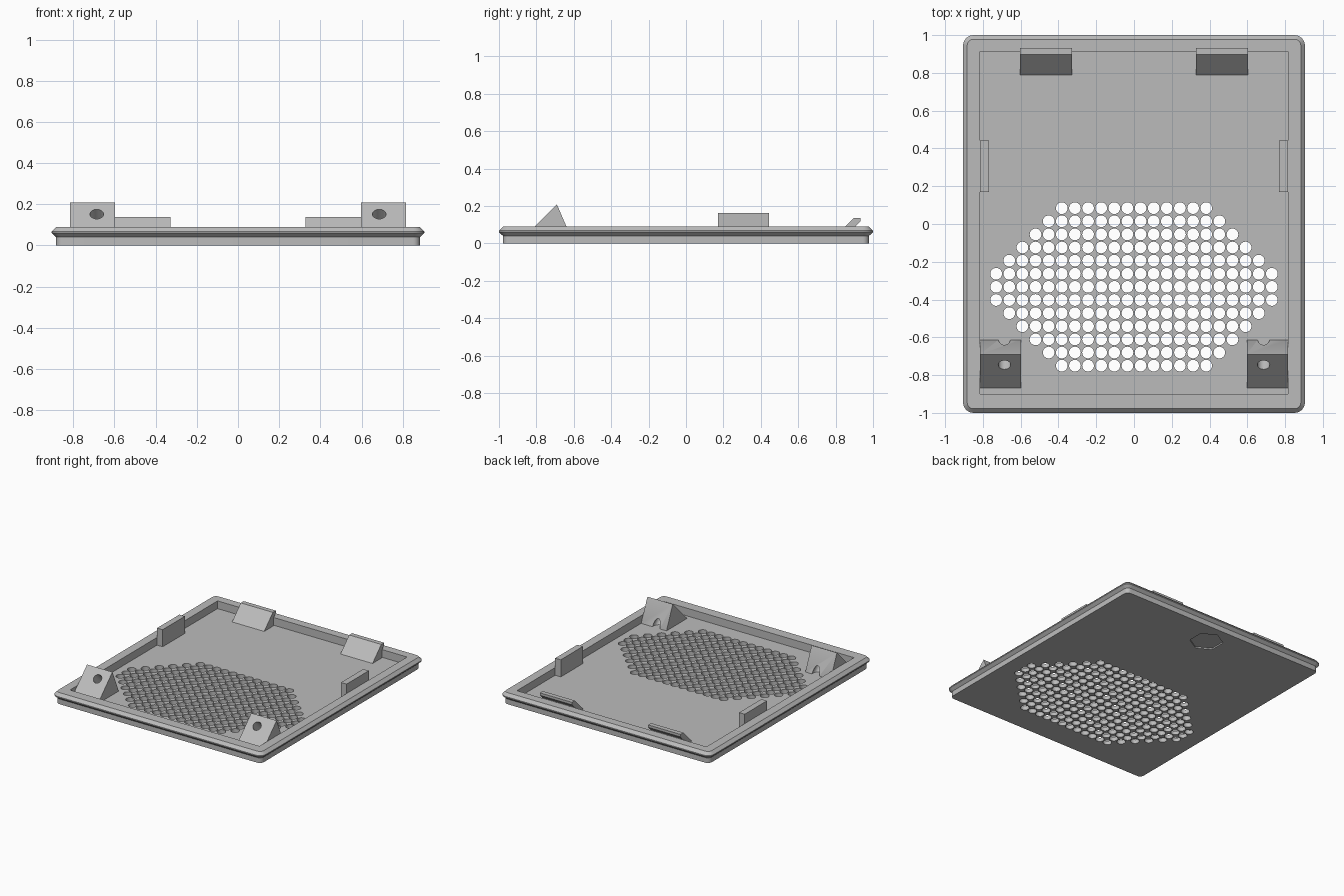
import bpy, bmesh, math
from mathutils import Matrix, Vector

cube = bpy.data.objects.get("Cube")
if cube:
    bpy.data.objects.remove(cube, do_unlink=True)

# Single grey plastic
GREY = (0.5, 0.5, 0.5, 1)
plastic = bpy.data.materials.new("grey plastic")
plastic.use_nodes = True
plastic.diffuse_color = GREY
plastic.node_tree.nodes["Principled BSDF"].inputs["Base Color"].default_value = GREY

FLOOR = 0.03          # height of the inner floor
SINK = 0.015          # fittings are rooted this far into the floor
WALL_X, WALL_FRONT, WALL_BACK = 0.815, -0.9, 0.913


def make(name, bm):
    bmesh.ops.recalc_face_normals(bm, faces=bm.faces[:])
    mesh = bpy.data.meshes.new(name)
    bm.to_mesh(mesh)
    bm.free()
    mesh.materials.append(plastic)
    ob = bpy.data.objects.new(name, mesh)
    bpy.context.collection.objects.link(ob)
    return ob


def add_box(bm, lo, hi):
    lo, hi = Vector(lo), Vector(hi)
    mat = Matrix.Translation((lo + hi) / 2) @ Matrix.Diagonal((*(hi - lo), 1))
    bmesh.ops.create_cube(bm, size=1, matrix=mat)


def add_cylinder(bm, centre, radius, depth, sides=24, rot=Matrix()):
    bmesh.ops.create_cone(bm, cap_ends=True, segments=sides, radius1=radius,
                          radius2=radius, depth=depth,
                          matrix=Matrix.Translation(centre) @ rot)


def cut(ob, cutter):
    """Subtract the cutter, bake the result and discard the cutter."""
    cutter.hide_render = True
    mod = ob.modifiers.new("cut", "BOOLEAN")
    mod.operation, mod.solver, mod.object = "DIFFERENCE", "EXACT", cutter
    graph = bpy.context.evaluated_depsgraph_get()
    baked = bpy.data.meshes.new_from_object(ob.evaluated_get(graph))
    ob.modifiers.clear()
    ob.data = baked
    bpy.data.objects.remove(cutter, do_unlink=True)


def extrude_x(name, profile, x0, x1):
    """Extrude a (y, z) profile between two x positions."""
    bm = bmesh.new()
    ends = [[bm.verts.new((x, y, z)) for y, z in profile] for x in (x0, x1)]
    for end in ends:
        bm.faces.new(end)
    n = len(profile)
    for i in range(n):
        j = (i + 1) % n
        bm.faces.new((ends[0][i], ends[0][j], ends[1][j], ends[1][i]))
    return make(name, bm)


def smooth(ob):
    bpy.ops.object.select_all(action="DESELECT")
    ob.select_set(True)
    bpy.context.view_layer.objects.active = ob
    bpy.ops.object.shade_smooth_by_angle(angle=math.radians(30))


def rounded_ring(bm, inset, z, radius=0.055, steps=6):
    hx, hy, r = 0.905 - inset, 1 - inset, radius - inset
    ring = []
    for k, (sx, sy) in enumerate(((1, 1), (-1, 1), (-1, -1), (1, -1))):
        for s in range(steps + 1):
            a = math.pi / 2 * (k + s / steps)
            ring.append(bm.verts.new((sx * (hx - r) + r * math.cos(a),
                                      sy * (hy - r) + r * math.sin(a), z)))
    return ring


# Panel: lofted rounded rectangle with an overhanging lip
bm = bmesh.new()
rings = [rounded_ring(bm, inset, z) for inset, z in
         ((0.022, 0), (0.022, 0.04), (0, 0.06), (0, 0.068), (0.022, 0.09))]
for low, high in zip(rings, rings[1:]):
    for i in range(len(low)):
        j = (i + 1) % len(low)
        bm.faces.new((low[i], low[j], high[j], high[i]))
bm.faces.new(rings[0])
bm.faces.new(rings[-1])
panel = make("panel", bm)

# Tray cavity
bm = bmesh.new()
add_box(bm, (-WALL_X, WALL_FRONT, FLOOR), (WALL_X, WALL_BACK, 0.3))
cut(panel, make("cavity_cutter", bm))

# Vent holes in an octagonal field, and a shallow hexagonal recess underneath
bm = bmesh.new()
PITCH = 0.0695
for row in range(-6, 7):
    count = 22 - 2 * max(0, abs(row) - 1)
    for col in range(count):
        add_cylinder(bm, ((col - (count - 1) / 2) * PITCH, -0.333 + row * PITCH, 0),
                     0.031, 0.2)
add_cylinder(bm, (0, 0.8, 0), 0.12, 0.02, sides=6)
cut(panel, make("vent_cutter", bm))
smooth(panel)

ROOT = FLOOR - SINK
for side, s in (("left", 1), ("right", -1)):
    # Hooked clip on the back wall
    extrude_x(f"{side}_back_clip",
              ((0.79 - SINK, ROOT), (0.79, FLOOR), (0.897, 0.137), (0.933, 0.137),
               (0.933, 0.118), (0.905, 0.09), (0.905, ROOT)), s * 0.328, s * 0.604)

    # Upright locating tab on the side wall
    bm = bmesh.new()
    xs = sorted((s * 0.767, s * WALL_X))
    add_box(bm, (xs[0], 0.17, ROOT), (xs[1], 0.443, 0.163))
    make(f"{side}_side_tab", bm)

    # Wedge boss with a screw hole square to its sloping face
    boss = extrude_x(f"{side}_screw_boss",
                     ((-0.868, ROOT), (-0.868, FLOOR), (-0.69, 0.208),
                      (-0.613, FLOOR), (-0.613, ROOT)), s * 0.597, s * WALL_X)
    bm = bmesh.new()
    add_cylinder(bm, (s * 0.686, -0.746, 0.152), 0.033, 0.6,
                 rot=Matrix.Rotation(math.radians(45), 4, "X"))
    cut(boss, make("screw_cutter", bm))
    smooth(boss)
